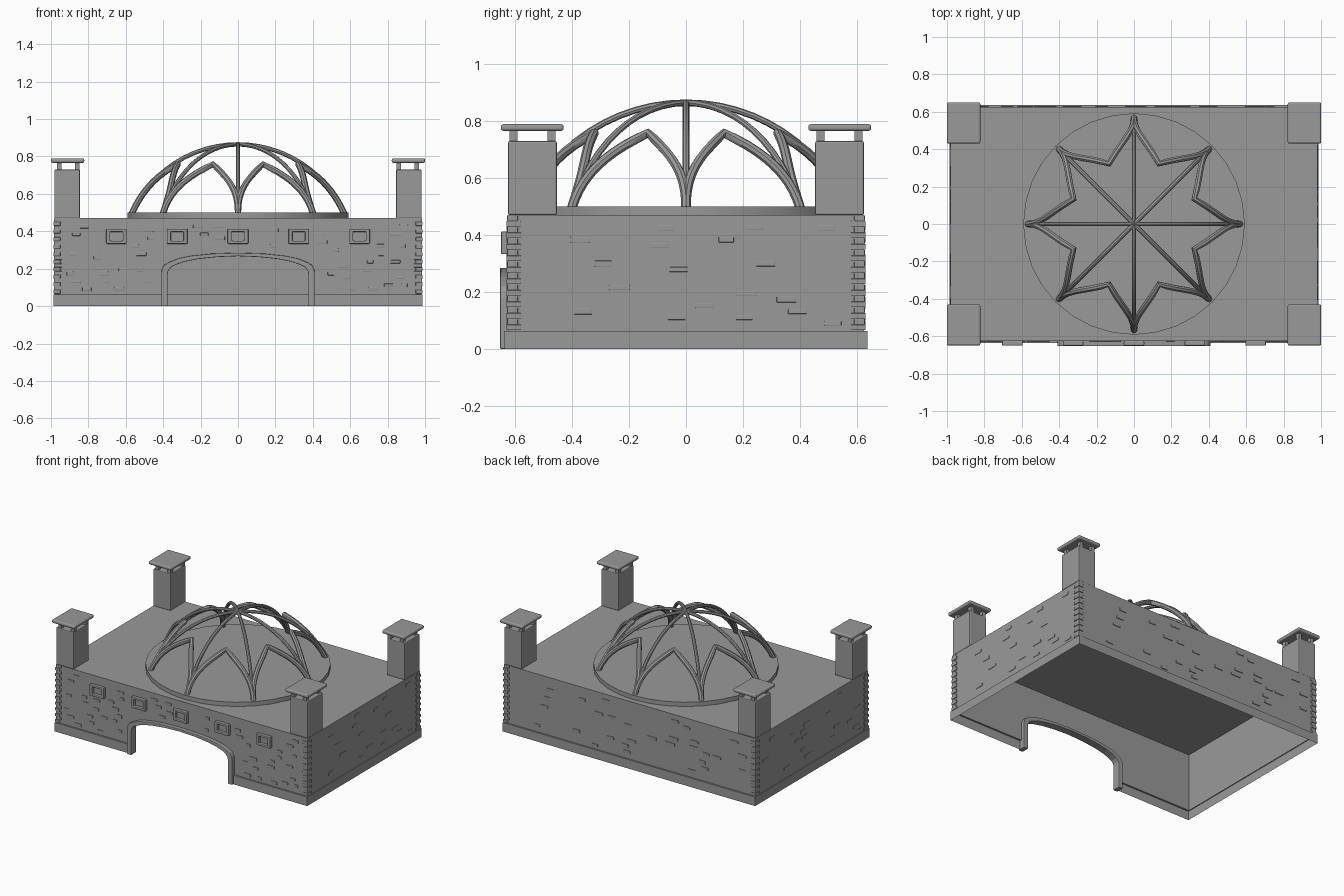
import bpy, bmesh, math, random
from mathutils import Vector, Matrix

if "Cube" in bpy.data.objects:
    bpy.data.objects.remove(bpy.data.objects["Cube"])

random.seed(7)
stone = bpy.data.materials.new("grey_stone")
stone.diffuse_color = (0.32, 0.32, 0.32, 1)
stone.use_nodes = True
stone.node_tree.nodes["Principled BSDF"].inputs["Base Color"].default_value = stone.diffuse_color


def finish(name, bm, bevel=0, segments=2, recalc=True):
    if recalc:
        bmesh.ops.recalc_face_normals(bm, faces=bm.faces)
    me = bpy.data.meshes.new(name)
    bm.to_mesh(me)
    bm.free()
    me.materials.append(stone)
    ob = bpy.data.objects.new(name, me)
    bpy.context.collection.objects.link(ob)
    if bevel:
        m = ob.modifiers.new("bevel", 'BEVEL')
        m.width, m.segments = bevel, segments
    return ob


def smooth(ob, angle=40):
    bpy.ops.object.select_all(action='DESELECT')
    ob.select_set(True)
    bpy.context.view_layer.objects.active = ob
    if ob.type == 'CURVE':
        bpy.ops.object.convert(target='MESH')
    bpy.ops.object.shade_smooth_by_angle(angle=math.radians(angle))


def add_box(bm, x0, x1, y0, y1, z0, z1):
    mat = (Matrix.Translation(((x0 + x1) / 2, (y0 + y1) / 2, (z0 + z1) / 2))
           @ Matrix.Diagonal((abs(x1 - x0), abs(y1 - y0), abs(z1 - z0), 1)))
    bmesh.ops.create_cube(bm, size=1, matrix=mat)


def add_face(bm, pts, out):
    """Flat face turned towards the direction out."""
    f = bm.faces.new([bm.verts.new(p) for p in pts])
    f.normal_update()
    if f.normal.dot(Vector(out)) < 0:
        f.normal_flip()
    return f


def add_prism(bm, pts, y0, y1):
    """Extrude an outline in x/z from y0 to y1."""
    f = bm.faces.new([bm.verts.new((x, y0, z)) for x, z in pts])
    r = bmesh.ops.extrude_face_region(bm, geom=[f])
    vs = [v for v in r['geom'] if isinstance(v, bmesh.types.BMVert)]
    bmesh.ops.translate(bm, verts=vs, vec=(0, y1 - y0, 0))


def arch(w, s, h):
    """Low basket arch from right foot over to left foot."""
    half = [(w, 0), (w, s), (w - .004, s + .022), (w - .018, s + .042), (w - .045, s + .056),
            (w - .09, h - .03), (w - .16, h - .016), (w - .26, h - .005)]
    return half + [(0, h)] + [(-x, z) for x, z in reversed(half)]


W, D, H = .98, .625, .47            # wall half sizes and height
P, Q, PZ = .986, .637, .063         # plinth half sizes and height
inner, outer = arch(.377, .165, .267), arch(.41, .18, .285)
G = .39                             # gateway half width in the plinth

# Open-bottomed shell: thin walls, roof and the gateway cut out of the front
bm = bmesh.new()
add_face(bm, [(x, -D, z) for x, z in [(-W, PZ), (-W, H), (W, H), (W, PZ), (inner[1][0], PZ)]
              + inner[1:-1] + [(inner[-2][0], PZ)]], (0, -1, 0))
add_face(bm, [(-W, D, PZ), (W, D, PZ), (W, D, H), (-W, D, H)], (0, 1, 0))
for s in (-1, 1):
    add_face(bm, [(s * W, -D, PZ), (s * W, D, PZ), (s * W, D, H), (s * W, -D, H)], (s, 0, 0))
add_face(bm, [(-W, -D, H), (W, -D, H), (W, D, H), (-W, D, H)], (0, 0, 1))
finish("walls_and_roof", bm, recalc=False)

# Plinth shell with its narrow ledge
bm = bmesh.new()
add_face(bm, [(-P, Q, 0), (P, Q, 0), (P, Q, PZ), (-P, Q, PZ)], (0, 1, 0))
add_face(bm, [(-P, Q, PZ), (P, Q, PZ), (W, D, PZ), (-W, D, PZ)], (0, 0, 1))
for s in (-1, 1):
    add_face(bm, [(s * P, -Q, 0), (s * P, Q, 0), (s * P, Q, PZ), (s * P, -Q, PZ)], (s, 0, 0))
    add_face(bm, [(s * P, -Q, PZ), (s * P, Q, PZ), (s * W, D, PZ), (s * W, -D, PZ)], (0, 0, 1))
    add_face(bm, [(s * G, -Q, 0), (s * P, -Q, 0), (s * P, -Q, PZ), (s * G, -Q, PZ)], (0, -1, 0))
    add_face(bm, [(s * G, -Q, PZ), (s * P, -Q, PZ), (s * W, -D, PZ), (s * G, -D, PZ)], (0, 0, 1))
finish("plinth", bm, recalc=False)

# Gateway trim
bm = bmesh.new()
add_prism(bm, outer + inner[::-1], -.653, -.598)
finish("gateway_trim", bm, .004, 2)

# Framed windows
xs = [-.65, -.325, 0, .325, .65]
bm = bmesh.new()
for x in xs:
    rings = [[(x - a, .373 - b), (x + a, .373 - b), (x + a, .373 + b), (x - a, .373 + b)]
             for a, b in ((.055, .04), (.034, .024))]
    for i in range(4):
        j = (i + 1) % 4
        add_prism(bm, [rings[0][i], rings[0][j], rings[1][j], rings[1][i]], -.65, -D)
bmesh.ops.remove_doubles(bm, verts=bm.verts, dist=1e-5)
# drop the hidden mitre faces between frame pieces
seen = {}
for f in bm.faces:
    seen.setdefault(frozenset(v.index for v in f.verts), []).append(f)
bm.verts.index_update()
mitre = [f for f in bm.faces if all(len(e.link_faces) > 2 for e in f.edges)]
bmesh.ops.delete(bm, geom=mitre, context='FACES_ONLY')
finish("window_frames", bm, .005, 2)

# Alternating corner stones, wrapped round each corner
bm = bmesh.new()
for sx in (-1, 1):
    for sy in (-1, 1):
        for i in range(20):
            z = .066 + i * .0202
            a, b, e = (.04, .034, .003) if i % 2 else (.03, .045, .006)
            add_box(bm, sx * (W - a), sx * (W + e), sy * D, sy * (D + e), z, z + .0195)
            add_box(bm, sx * W, sx * (W + e), sy * (D - b), sy * (D + e), z, z + .0195)
finish("corner_stones", bm, .002)

# Scattered raised bricks on all four walls
bm = bmesh.new()
used = []


def scatter(side, count, half, wmin, wmax):
    tries = 0
    while count and tries < 2000:
        tries += 1
        u, z = random.uniform(-half, half), random.randrange(17) * .021 + .09
        w, h = random.uniform(wmin, wmax) / 2, random.uniform(.016, .021) / 2
        if side == 'front':
            if abs(u) < .46 and z < .31:
                continue
            if z > .31 and any(abs(u - x) < .06 + w for x in xs) and z < .43:
                continue
        if any(q[0] == side and abs(q[1] - u) < .08 and abs(q[2] - z) < .025 for q in used):
            continue
        used.append((side, u, z))
        count -= 1
        s = -1 if side in ('front', 'left') else 1
        if side in ('front', 'back'):
            add_box(bm, u - w, u + w, s * D, s * (D + .006), z - h, z + h)
        else:
            add_box(bm, s * W, s * (W + .004), u - w, u + w, z - h, z + h)


scatter('front', 48, .9, .03, .06)
scatter('back', 30, .9, .05, .075)
scatter('left', 18, .54, .05, .075)
scatter('right', 18, .54, .05, .075)
finish("raised_bricks", bm, .002)

# Corner towers with posts and flat caps
shafts, posts, caps = bmesh.new(), bmesh.new(), bmesh.new()
for sx in (-1, 1):
    for sy in (-1, 1):
        add_box(shafts, sx * .845, sx * .982, sy * .454, sy * .625, H, .73)
        for px in (.859, .955):
            for py in (.473, .606):
                add_box(posts, sx * (px - .012), sx * (px + .012),
                        sy * (py - .014), sy * (py + .014), .73, .768)
        add_box(caps, sx * .822, sx * 1.0, sy * .43, sy * .65, .766, .79)
finish("tower_shafts", shafts, .006, 2)
finish("tower_posts", posts)
finish("tower_caps", caps, .009, 3)

# Round dome base
bm = bmesh.new()
bmesh.ops.create_cone(bm, cap_ends=True, segments=32, radius1=.592, radius2=.592,
                      depth=.03, matrix=Matrix.Translation((0, 0, .486)))
smooth(finish("dome_base", bm))

# Open dome: ribs and pointed arches lying on a sphere cap
R, cz = .62, .245


def on_dome(polar, az):
    return Vector((R * math.sin(polar) * math.cos(az), R * math.sin(polar) * math.sin(az),
                   cz + R * math.cos(polar)))


def tubes(name, paths, radius):
    cu = bpy.data.curves.new(name, 'CURVE')
    cu.dimensions = '3D'
    cu.bevel_depth, cu.bevel_resolution, cu.use_fill_caps = radius, 2, True
    for path in paths:
        sp = cu.splines.new('POLY')
        sp.points.add(len(path) - 1)
        for p, co in zip(sp.points, path):
            p.co = (*co, 1)
    cu.materials.append(stone)
    ob = bpy.data.objects.new(name, cu)
    bpy.context.collection.objects.link(ob)
    smooth(ob)


base, cusp, step = math.radians(66.3), math.radians(34.2), math.pi / 4
tubes("dome_ribs", [[on_dome(base * (i / 12 - 1), k * step) for i in range(25)]
                    for k in range(4)], .0115)
arches = []
for k in range(8):
    half = [(base + (cusp - base) * i / 10, step / 2 * (i / 10) ** 2.5) for i in range(11)]
    arches.append([on_dome(p, k * step + a) for p, a in half]
                  + [on_dome(p, (k + 1) * step - a) for p, a in half[-2::-1]])
tubes("dome_arches", arches, .017)
